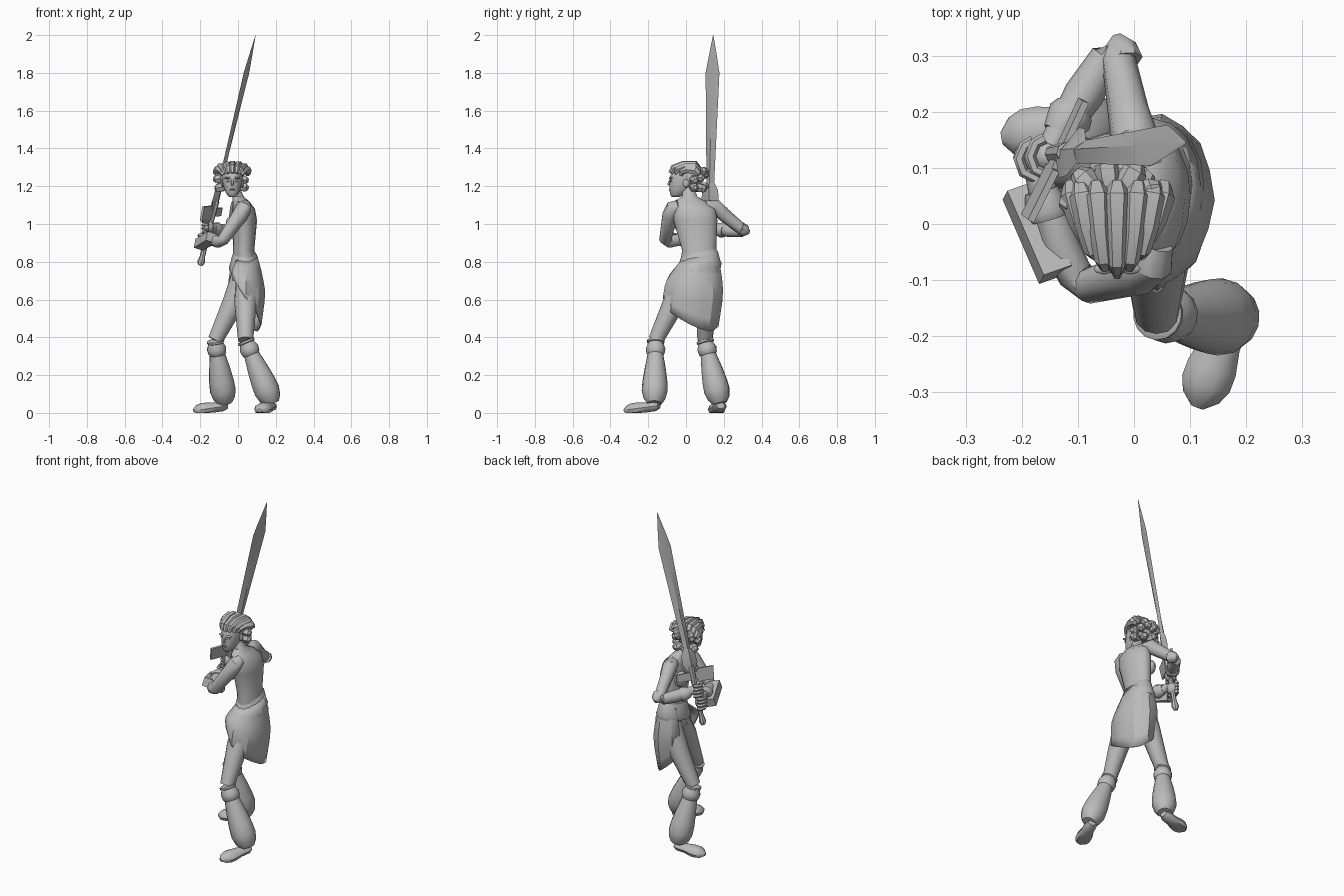
import bpy, bmesh, math, random
from mathutils import Vector, Matrix

old = bpy.data.objects.get("Cube")
if old:
    bpy.data.objects.remove(old)
random.seed(4)

clay = bpy.data.materials.new("plain grey")
clay.use_nodes = True
GREY = (0.5, 0.5, 0.5, 1)
clay.diffuse_color = GREY
clay.node_tree.nodes["Principled BSDF"].inputs["Base Color"].default_value = GREY


def finish(name, bm, angle=40):
    bmesh.ops.recalc_face_normals(bm, faces=bm.faces)
    mesh = bpy.data.meshes.new(name)
    bm.to_mesh(mesh)
    bm.free()
    mesh.materials.append(clay)
    ob = bpy.data.objects.new(name, mesh)
    bpy.context.collection.objects.link(ob)
    bpy.ops.object.select_all(action="DESELECT")
    ob.select_set(True)
    bpy.context.view_layer.objects.active = ob
    bpy.ops.object.shade_smooth_by_angle(angle=math.radians(angle))
    return ob


def bridge(name, rings, caps=True, closed=True, angle=40):
    """Skin a list of equal rings of points."""
    bm = bmesh.new()
    rows = [[bm.verts.new(point) for point in ring] for ring in rings]
    count = len(rows[0])
    for lower, upper in zip(rows, rows[1:]):
        for i in range(count if closed else count - 1):
            j = (i + 1) % count
            bm.faces.new((lower[i], lower[j], upper[j], upper[i]))
    if caps:
        bm.faces.new(rows[0])
        bm.faces.new(rows[-1])
    return finish(name, bm, angle)


def circle(sides):
    return [(math.cos(math.tau * i / sides), math.sin(math.tau * i / sides)) for i in range(sides)]


def tube(name, stations, sides=10, flat=1, angle=40):
    """Limb along (x, y, z, radius) stations, kept above the ground."""
    rings = []
    for k, (x, y, z, radius) in enumerate(stations):
        before, after = stations[max(k - 1, 0)], stations[min(k + 1, len(stations) - 1)]
        tangent = (Vector(after[:3]) - Vector(before[:3])).normalized()
        side = tangent.cross(Vector((0, 0, 1)))
        side = side.normalized() if side.length > 0.05 else Vector((1, 0, 0))
        up = side.cross(tangent) * flat
        ring = [Vector((x, y, z)) + radius * (side * c + up * s) for c, s in circle(sides)]
        for point in ring:
            point.z = max(point.z, 0)
        rings.append(ring)
    return bridge(name, rings, angle=angle)


def along(start, end, profile):
    """Stations on a straight line, from (fraction, radius) pairs."""
    start, end = Vector(start), Vector(end)
    return [(*start.lerp(end, fraction), radius) for fraction, radius in profile]


def stack(name, rows, sides=16, angle=40, tilt=0):
    """Horizontal ellipses (x, y, z, x radius, y radius), optionally tilted along y."""
    rings = [[(x + rx * c, y + ry * s, z + tilt * ry * s) for c, s in circle(sides)]
             for x, y, z, rx, ry in rows]
    return bridge(name, rings, angle=angle)


def ball(name, location, size, segments=10):
    bm = bmesh.new()
    matrix = Matrix.Translation(location) @ Matrix.Diagonal((*size, 1))
    bmesh.ops.create_uvsphere(bm, u_segments=segments, v_segments=segments - 2, radius=1, matrix=matrix)
    return finish(name, bm)


def bar(name, start, end, width, height, up):
    """Rectangular bar between two points."""
    start, end = Vector(start), Vector(end)
    side = (end - start).cross(Vector(up)).normalized()
    top = side.cross(end - start).normalized()
    corners = [side * i * width / 2 + top * j * height / 2 for i, j in ((-1, -1), (1, -1), (1, 1), (-1, 1))]
    return bridge(name, [[end_point + c for c in corners] for end_point in (start, end)], angle=20)


# Torso and neck, chest turned towards -x
stack("torso", [(.04, .07, .7, .07, .1), (.05, .07, .75, .075, .11), (.03, .07, .86, .056, .09),
                (.035, .05, 1.02, .066, .116), (.03, .04, 1.08, .06, .116), (.015, .02, 1.12, .045, .085),
                (0, .02, 1.145, .03, .04), (-.02, .01, 1.2, .026, .03)])
for y in (-.02, .09):
    ball("breast", (-.03, y, 1), (.037, .045, .045))

# Arms, meeting on the sword grip
tube("left_arm", [(.04, -.035, 1.1, .03), (.03, -.066, 1.085, .042), (.01, -.085, 1.045, .042),
                  (-.08, -.11, .915, .032), (-.105, -.09, .905, .032), (-.135, -.03, .92, .034),
                  (-.175, .1, .925, .022)])
tube("right_arm", [(.02, .1, 1.09, .035), (0, .155, 1.09, .043), (-.01, .2, 1.05, .037),
                   (-.03, .305, .965, .03), (-.05, .295, .96, .03), (-.09, .23, .965, .036),
                   (-.155, .125, .985, .022)])
tube("right_elbow_guard", along((-.02, .29, .975), (-.03, .335, .955), ((0, .036), (.6, .03), (1, .01))), 8)
cuff = ((0, .036), (.3, .042), (1, .03))
tube("right_cuff", along((-.105, .205, .965), (-.135, .16, .975), cuff))
tube("left_cuff", along((-.15, .01, .92), (-.165, .06, .925), cuff))
for hand in (Vector((-.155, .12, .985)), Vector((-.175, .115, .91))):
    ball("palm", hand, (.028, .03, .036))
    for k in range(4):
        knuckles = [hand + Vector((-.03 * math.sin(u), -.033 * math.cos(u), .02 * k - .03)) for u in (0, .8, 1.6, 2.4, 3)]
        tube("finger", [(*point, .01) for point in knuckles], 6)
bar("forearm_block", (-.205, .06, .89), (-.14, -.09, .93), .055, .05, up=(.3, 0, 1))


# Sword, leaning along x with its flat turned diagonally
def sword_axis(z):
    return Vector((-.2 + .24 * (z - .78), .12 + .02 * (z - .78), z))


def sword_section(z, width, thickness):
    wide, thin = Vector((.4, 1, 0)) * width, Vector((1, -.4, 0)) * thickness
    return [sword_axis(z) + offset for offset in (thin, wide, -thin, -wide)]


tube("pommel", along(sword_axis(.78), sword_axis(.83), ((0, .012), (.4, .021), (1, .014))), 8)
tube("grip", along(sword_axis(.82), sword_axis(1.12), ((0, .014), (.5, .014), (1, .02))), 8)
bridge("blade_collar", [sword_section(z, width, .014) for z, width in ((1.08, .02), (1.13, .045), (1.18, .042), (1.22, .02))], angle=20)
blade = []
for i in range(13):
    f = i / 12
    width = (.02 + .022 * f) * min(1, 4 * (1 - f))
    blade.append(sword_section(1.2 + .8 * f, max(width, .001), .012 - .011 * f))
bridge("blade", blade, angle=20)
bar("guard_front_wing", (-.19, .01, 1.055), (-.145, .1, 1.06), .012, .075, up=(.24, 0, 1))
bar("guard_rear_wing", (-.145, .1, 1.06), (-.09, .22, 1.065), .012, .045, up=(.24, 0, 1))

# Legs with bell-shaped lower coverings: hip, thigh, knee, ankle, toe
legs = {
    "left": ((.05, .02, .74), (.04, -.06, .59), (.04, -.16, .385), (.182, -.167, .05), (.128, -.285, .018)),
    "right": ((.03, .11, .74), (-.02, .11, .59), (-.12, .1, .385), (-.07, .18, .05), (-.195, .16, .018)),
}
bell = ((0, .04), (.01, .047), (.04, .046), (.05, .04), (.13, .052), (.21, .048), (.23, .042),
        (.45, .056), (.65, .066), (.8, .069), (.92, .058), (1, .038))
sole = ((-.2, .022), (0, .036), (.4, .036), (.75, .045), (1, .045), (1.2, .034), (1.35, .012))
for side, (hip, thigh, knee, ankle, toe) in legs.items():
    tube(side + "_thigh", [(*hip, .06), (*thigh, .06), (*knee, .04)], 12)
    tube(side + "_legging", along(knee, ankle, bell), 14)
    heel, tip = Vector(ankle) - Vector((.01, 0, .015)), Vector(toe)
    tube(side + "_foot", [(*(heel + (tip - heel) * f), radius) for f, radius in sole], 10, flat=.75)

# Wrapped skirt: open sheet around the back, with an uneven hem
rings = []
for row in range(7):
    f = row / 6
    swell = math.sin(min(f * 2.2, math.pi / 2))
    narrow = max(f - .5, 0)
    ring = []
    for k in range(14):
        degrees = -128 + 21 * k
        turn = math.radians(degrees)
        hem = .43 + .27 * (abs(degrees - 45) / 173) ** 1.5
        fold = 1 + .03 * f * (-1) ** k
        x = .035 + (.07 + .042 * swell - .05 * narrow) * fold * math.cos(turn)
        y = .07 + (.098 + .056 * swell - .02 * narrow) * fold * math.sin(turn) - .045 * f
        top = .825 + .17 * (y - .07)
        ring.append((x, y, top + (hem - top) * f))
    rings.append(ring)
skirt = bridge("skirt", rings, caps=False, closed=False, angle=25)
solid = skirt.modifiers.new("cloth thickness", "SOLIDIFY")
solid.thickness = .006

# Tilted waist sash
stack("waist_sash", [(.035, .07, z, r, r + .034) for z, r in ((.85, .056), (.835, .066), (.8, .074), (.77, .084), (.75, .08))],
      tilt=.18)

# Head facing -y
stack("head", [(-.03, y, z, r, r * 1.4) for y, z, r in
               ((-.055, 1.143, .015), (-.045, 1.155, .028), (-.03, 1.18, .042), (-.018, 1.21, .05),
                (-.01, 1.25, .055), (0, 1.285, .052), (0, 1.31, .03))], 14, angle=60)
tube("nose", along((-.03, -.08, 1.24), (-.03, -.093, 1.205), ((0, .005), (.8, .009), (1, .006))), 6)
for z in (1.178, 1.186):
    ball("lip", (-.03, -.082, z), (.016, .008, .005), 8)
for sign in (-1, 1):
    ball("eye", (-.03 + sign * .02, -.08, 1.228), (.011, .007, .006), 8)
    ball("brow", (-.03 + sign * .024, -.08, 1.244), (.018, .01, .006), 8)
    ball("ear", (-.03 + sign * .052, 0, 1.215), (.008, .016, .022), 8)

# Chunky hair locks fanned back from the hairline, lower at the sides
for k in range(7):
    turn = math.radians(-78 + 26 * k)
    s, c = math.sin(turn), math.cos(turn)
    tube("front_lock", [(-.03 + spread * s, y - reach * c, z + rise * c, radius)
                        for spread, y, reach, z, rise, radius in (
                            (.05, -.01, .075, 1.255, .015, .01), (.056, -.01, .06, 1.27, .03, .016),
                            (.07, .01, .025, 1.28, .038, .019), (.08, .05, 0, 1.275, .038, .025),
                            (.085, .07, 0, 1.255, .04, .014))], 6, angle=25)
ball("hair_mass", (-.035, .03, 1.25), (.062, .062, .062), 12)
for row, (z, count) in enumerate(((1.2, 4), (1.245, 6), (1.285, 5))):
    for k in range(count):
        turn = math.pi * (k + .3 + .2 * row) / count
        out = Vector((math.cos(turn), math.sin(turn), random.uniform(-.2, .3))) * .095
        root = Vector((-.038, .025, z))
        tube("back_lock", along(root, root + out, ((.3, .014), (.6, .024), (.85, .024), (1, .012))), 6, angle=25)
